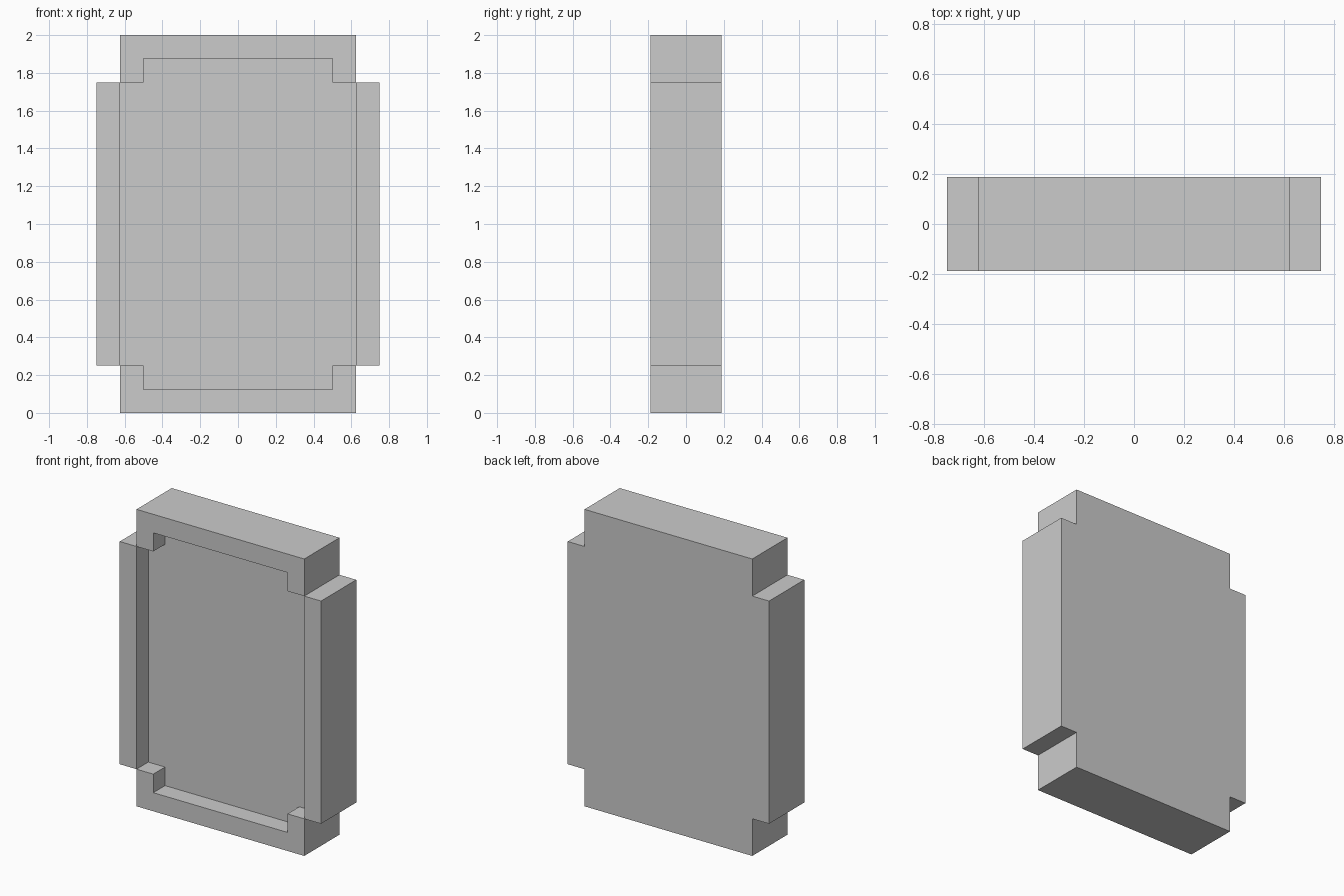
import bpy, bmesh

if "Cube" in bpy.data.objects:
    bpy.data.objects.remove(bpy.data.objects["Cube"])

FRONT, FLOOR, BACK = -0.1875, -0.0625, 0.1875
MID_Z = 1.0


def cross_outline(wide, low, narrow, high):
    """Closed 12-point outline of a rectangle with notched corners."""
    q = [(wide, low), (narrow, low), (narrow, high)]
    pts = list(q)
    pts += [(-x, z) for x, z in reversed(q)]
    pts += [(-x, -z) for x, z in q]
    pts += [(x, -z) for x, z in reversed(q)]
    return pts


bm = bmesh.new()


def face(pts, y):
    bm.faces.new([bm.verts.new((x, y, z + MID_Z)) for x, z in pts])


def walls(pts, y0, y1):
    for (xa, za), (xb, zb) in zip(pts, pts[1:] + pts[:1]):
        corners = [(xa, y0, za), (xb, y0, zb), (xb, y1, zb), (xa, y1, za)]
        bm.faces.new([bm.verts.new((x, y, z + MID_Z)) for x, y, z in corners])


outer = cross_outline(0.75, 0.75, 0.625, 1.0)
inner = cross_outline(0.625, 0.75, 0.5, 0.875)

# Back panel and outer sides
face(outer, BACK)
walls(outer, FRONT, BACK)

# Shallow recess in the front
face(inner, FLOOR)
walls(inner, FRONT, FLOOR)

# Front rim: side strips and the top and bottom brackets
bracket = [(0.625, 1.0), (0.625, 0.75), (0.5, 0.75), (0.5, 0.875)]
bracket += [(-x, z) for x, z in reversed(bracket)]
strip = [(0.625, -0.75), (0.75, -0.75), (0.75, 0.75), (0.625, 0.75)]
for s in (1, -1):
    face([(x, s * z) for x, z in bracket], FRONT)
    face([(s * x, z) for x, z in strip], FRONT)

bmesh.ops.remove_doubles(bm, verts=bm.verts[:], dist=1e-5)
bmesh.ops.recalc_face_normals(bm, faces=bm.faces[:])
mesh = bpy.data.meshes.new("recessed_frame_panel")
bm.to_mesh(mesh)
bm.free()
bpy.context.collection.objects.link(bpy.data.objects.new("recessed_frame_panel", mesh))
